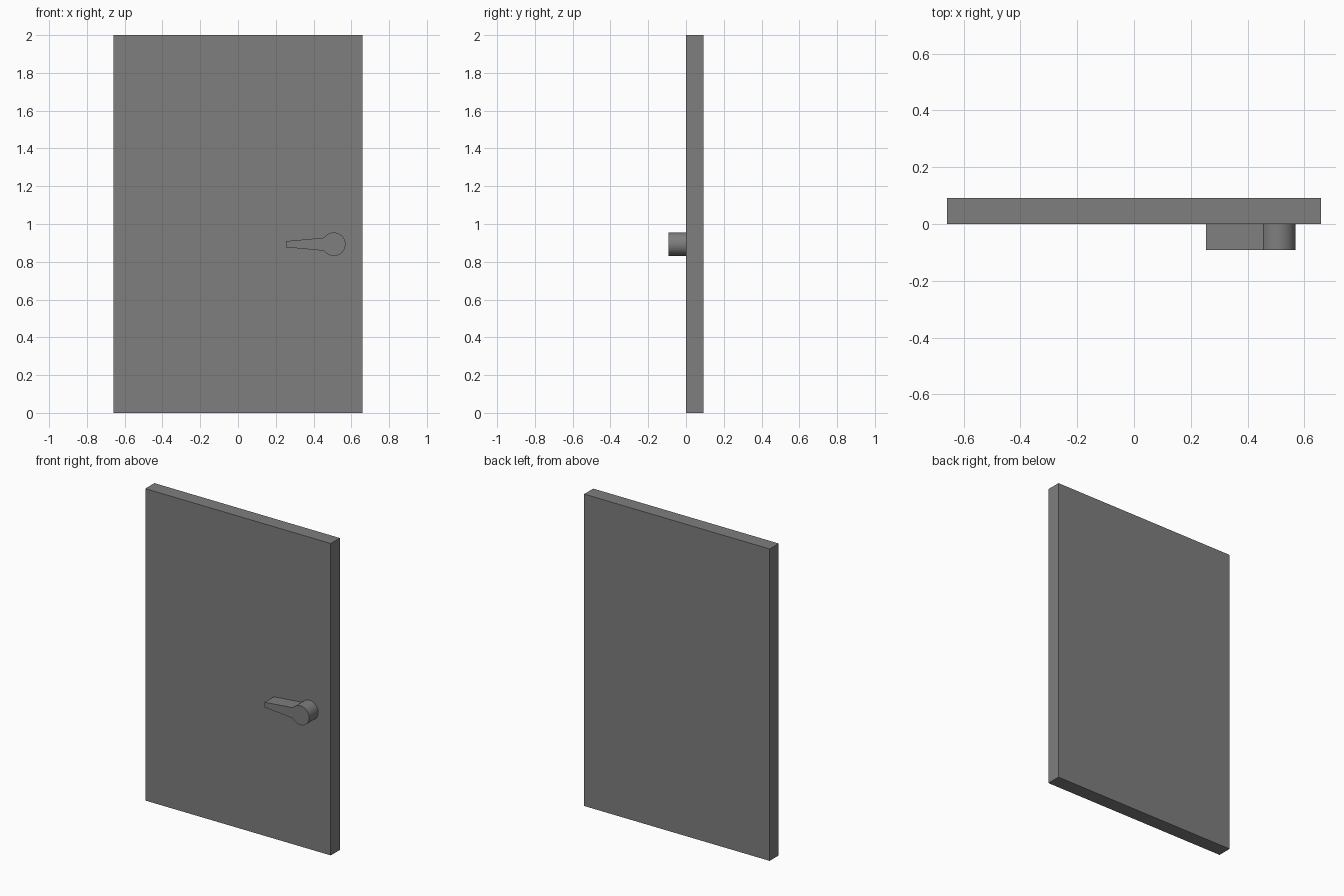
import bpy, bmesh
from math import sin, cos, radians

if "Cube" in bpy.data.objects:
    bpy.data.objects.remove(bpy.data.objects["Cube"])

DEPTH = 0.092

# Dark grey finish shared by both parts
dark = bpy.data.materials.new("dark_grey")
dark.diffuse_color = (0.21, 0.21, 0.21, 1)
dark.use_nodes = True
dark.node_tree.nodes["Principled BSDF"].inputs["Base Color"].default_value = dark.diffuse_color


def extrude_profile(name, profile, y0, y1):
    """Solid made from an (x, z) outline pushed from y0 to y1."""
    bm = bmesh.new()
    face = bm.faces.new([bm.verts.new((x, y0, z)) for x, z in profile])
    ext = bmesh.ops.extrude_face_region(bm, geom=[face])
    verts = [v for v in ext["geom"] if isinstance(v, bmesh.types.BMVert)]
    bmesh.ops.translate(bm, verts=verts, vec=(0, y1 - y0, 0))
    bmesh.ops.recalc_face_normals(bm, faces=bm.faces)
    mesh = bpy.data.meshes.new(name)
    bm.to_mesh(mesh)
    bm.free()
    mesh.materials.append(dark)
    obj = bpy.data.objects.new(name, mesh)
    bpy.context.collection.objects.link(obj)
    return obj


# Door slab
extrude_profile("door_panel", [(-0.658, 0), (0.658, 0), (0.658, 2), (-0.658, 2)], 0, DEPTH)

# Lever handle: round hub running into a tapered grip
cx, cz, r = 0.507, 0.893, 0.062
steps = 40
sweep = radians(146)
outline = []
for i in range(steps + 1):
    a = -sweep + 2 * sweep * i / steps
    outline.append((cx + r * cos(a), cz + r * sin(a)))
outline += [(0.254, cz + 0.016), (0.254, cz - 0.016)]
handle = extrude_profile("door_handle", outline, -DEPTH, 0)

bpy.context.view_layer.objects.active = handle
handle.select_set(True)
bpy.ops.object.shade_smooth_by_angle(angle=radians(25))
